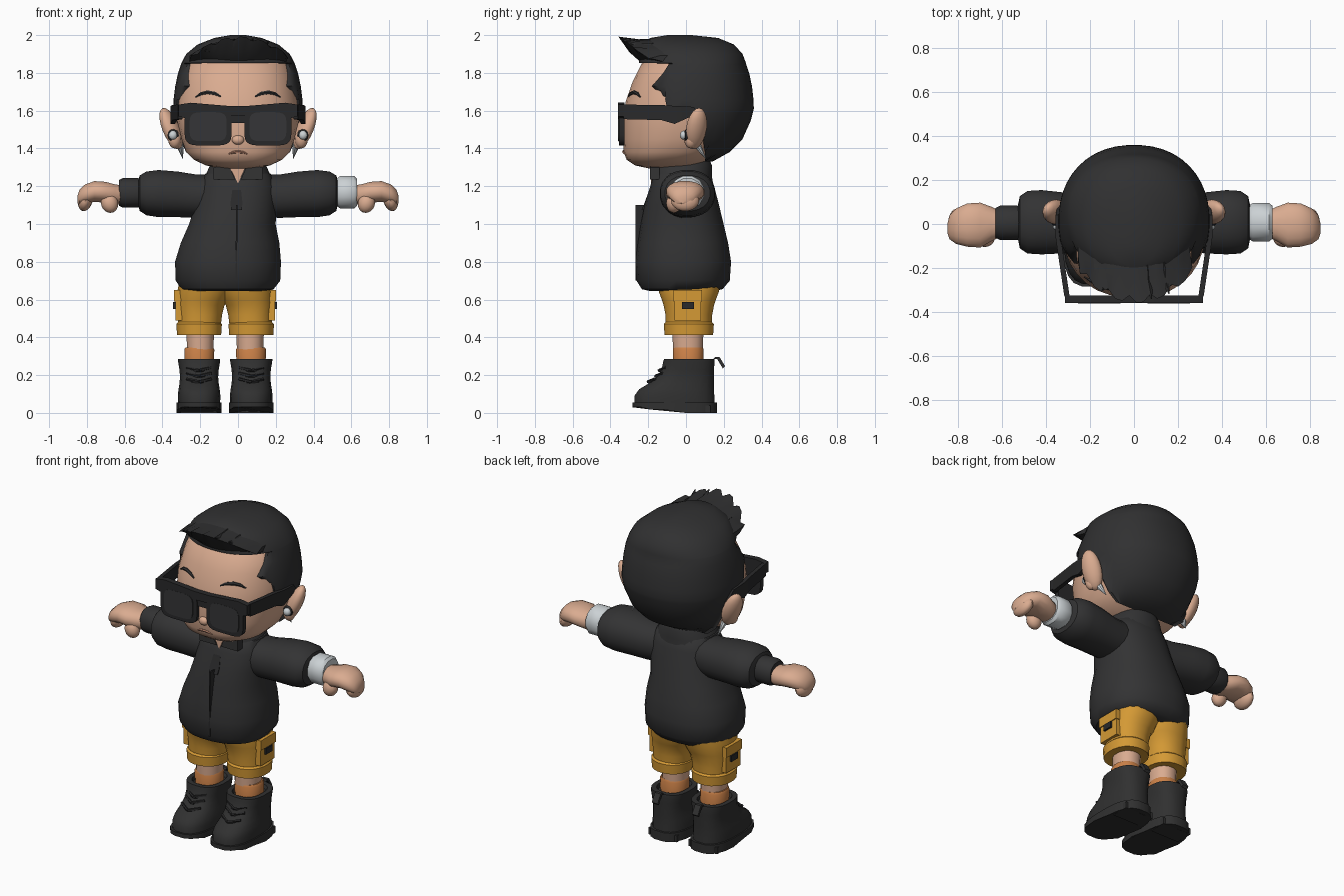
import bpy, bmesh, math
from mathutils import Vector, Matrix

COLORS = {
    "black_cloth": (0.033, 0.033, 0.034), "hair_black": (0.03, 0.03, 0.031),
    "boot_black": (0.03, 0.03, 0.03), "frame_black": (0.022, 0.022, 0.023),
    "lens_grey": (0.035, 0.036, 0.038), "skin": (0.70, 0.41, 0.28),
    "mustard": (0.66, 0.32, 0.035), "sock_orange": (0.60, 0.22, 0.065),
    "silver": (0.60, 0.64, 0.66), "lip": (0.50, 0.24, 0.16)}
MAT = {}
for k, c in COLORS.items():
    MAT[k] = bpy.data.materials.new(k)
    MAT[k].diffuse_color = (*c, 1)
LEG_X = -0.068      # hips sit slightly to one side


def finish(bm, name, mat, mirror=False, ox=0.0, angle=40):
    bmesh.ops.recalc_face_normals(bm, faces=bm.faces[:])
    me = bpy.data.meshes.new(name)
    bm.to_mesh(me)
    bm.free()
    ob = bpy.data.objects.new(name, me)
    bpy.context.collection.objects.link(ob)
    me.materials.append(MAT[mat])
    ob.location.x = ox
    bpy.ops.object.select_all(action='DESELECT')
    ob.select_set(True)
    bpy.context.view_layer.objects.active = ob
    bpy.ops.object.shade_smooth_by_angle(angle=math.radians(angle))
    if mirror:
        ob.modifiers.new("mirror", 'MIRROR')
    return ob


def skin_rings(rings):
    """Closed surface through equal-length point rings."""
    bm = bmesh.new()
    vs = [[bm.verts.new(p) for p in r] for r in rings]
    n = len(vs[0])
    for a, b in zip(vs, vs[1:]):
        for i in range(n):
            j = (i + 1) % n
            bm.faces.new((a[i], a[j], b[j], b[i]))
    bm.faces.new(vs[0])
    bm.faces.new(vs[-1])
    return bm


def oval(ca, cb, ra, rb, n, p):
    out = []
    for i in range(n):
        t = 2 * math.pi * (i + 0.5) / n
        c, s = math.cos(t), math.sin(t)
        out.append((ca + ra * math.copysign(abs(c) ** (2 / p), c),
                    cb + rb * math.copysign(abs(s) ** (2 / p), s)))
    return out


def loft(name, mat, rings, n=20, p=2.2, axis='z', **kw):
    """rings: (position, centre a, centre b, radius a, radius b)."""
    pts = []
    for t, *r in rings:
        o = oval(*r, n, p)
        pts.append([(a, b, t) if axis == 'z' else (t, a, b) if axis == 'x' else (a, t, b) for a, b in o])
    return finish(skin_rings(pts), name, mat, **kw)


def prism(name, mat, pts, lo, hi, axis='y', **kw):
    """Outline extruded along y (x,z points) or x (y,z points)."""
    f = (lambda q, t: (q[0], t, q[1])) if axis == 'y' else (lambda q, t: (t, q[0], q[1]))
    return finish(skin_rings([[f(q, t) for q in pts] for t in (lo, hi)]), name, mat, **kw)


def rect(a0, a1, b0, b1):
    return [(a0, b0), (a1, b0), (a1, b1), (a0, b1)]


def ball(name, mat, c, r, rot=(0, 0, 0), seg=16, rows=10, **kw):
    bm = bmesh.new()
    bmesh.ops.create_uvsphere(bm, u_segments=seg, v_segments=rows, radius=1)
    m = Matrix.Translation(c)
    for ax, ang in zip("XYZ", rot):
        m = m @ Matrix.Rotation(math.radians(ang), 4, ax)
    bm.transform(m @ Matrix.Diagonal((*r, 1)))
    return finish(bm, name, mat, **kw)


def tube(name, mat, pts, radii, n=6, **kw):
    pts = [Vector(p) for p in pts]
    rings = []
    for i, p in enumerate(pts):
        d = (pts[min(i + 1, len(pts) - 1)] - pts[max(i - 1, 0)]).normalized()
        u = d.cross(Vector((0.13, 0.9, 0.3))).normalized()
        v = d.cross(u)
        r = radii[i] if isinstance(radii, (list, tuple)) else radii
        rings.append([p + r * (u * math.cos(k * 2 * math.pi / n) + v * math.sin(k * 2 * math.pi / n))
                      for k in range(n)])
    return finish(skin_rings(rings), name, mat, **kw)


# Head: (z, front y, back y, half width)
HEAD = [(1.295, -.20, .02, .10), (1.31, -.27, .08, .17), (1.34, -.315, .12, .235), (1.38, -.33, .20, .275),
        (1.45, -.335, .27, .30), (1.55, -.335, .31, .325), (1.65, -.32, .32, .325), (1.75, -.285, .31, .305),
        (1.85, -.235, .26, .27), (1.91, -.15, .18, .15)]
loft("head", "skin", [(z, 0, (f + b) / 2, w, (b - f) / 2) for z, f, b, w in HEAD], n=32, p=2.3)


def face_y(x, z):
    for a, b in zip(HEAD, HEAD[1:]):
        if a[0] <= z <= b[0]:
            t = (z - a[0]) / (b[0] - a[0])
            _, f, k, w = (u + (v - u) * t for u, v in zip(a, b))
            return (f + k) / 2 - (k - f) / 2 * (1 - abs(x / w) ** 2.3) ** (1 / 2.3)


# Hair cap, cut flat in front of the ears and temples: last value is the cut
HAIR = [(1.33, -.30, .14, .215, .10), (1.38, -.32, .23, .275, .10), (1.45, -.34, .30, .308, .09),
        (1.55, -.345, .345, .337, .07), (1.59, -.34, .355, .342, .0), (1.61, -.34, .36, .344, -.10),
        (1.66, -.33, .358, .342, -.11), (1.73, -.31, .35, .333, -.18), (1.80, -.27, .335, .318, -.12),
        (1.848, -.245, .318, .302, -.09), (1.852, -.25, .318, .30, -1), (1.90, -.25, .30, .275, -1),
        (1.95, -.24, .255, .215, -1), (1.985, -.19, .17, .125, -1), (2.0, -.10, .03, .04, -1)]
finish(skin_rings([[(x, max(y, cut), z) for x, y in oval(0, (f + b) / 2, w, (b - f) / 2, 44, 2.2)]
                   for z, f, b, w, cut in HAIR]), "hair_cap", "hair_black")

# Swept-up jagged fringe
rows = []
for i in range(17):
    x = -0.256 + 0.032 * i
    jag = 0.03 if i % 3 == 1 else 0.0
    rows.append([(x, -.235 + 2.2 * x * x, 1.852), (x, -.30 + 2.1 * x * x, 1.91 - .6 * x * x),
                 (x + .01, -.358 + 2.0 * x * x + jag, 1.992 - 1.5 * x * x - jag * .6),
                 (x, -.25 + 1.8 * x * x, 1.978 - 1.3 * x * x), (x, -.05, 1.985 - 1.4 * x * x), (x, -.05, 1.87)])
finish(skin_rings(rows), "hair_fringe", "hair_black", angle=25)
for x, w in ((-.17, .03), (-.08, .04), (.05, .04), (.13, .03)):
    tube("hair_strand", "hair_black", [(x, -.12, 1.955 - x * x), (x + .01, -.26, 1.955 - x * x),
         (x + .03, -.345 + 1.6 * x * x, 1.985 - x * x)], [w * .7, w * .6, .003], n=5)

# Face details
ball("nose", "skin", (0, -.335, 1.445), (.032, .022, .025))
mouth = [(x, 1.383 - 5 * x * x) for x in (-.05, -.025, 0, .025, .05)]
tube("mouth", "lip", [(x, face_y(x, z), z) for x, z in mouth], [.003, .007, .008, .007, .003])
brow = [(.09, 1.675), (.12, 1.69), (.16, 1.697), (.195, 1.69), (.225, 1.672)]
tube("eyebrows", "hair_black", [(x, face_y(x, z), z) for x, z in brow], [.004, .010, .011, .009, .003], mirror=True)

# Ears with studs and spikes
ball("ears", "skin", (.355, .055, 1.505), (.042, .058, .118), rot=(-8, 22, 30), mirror=True)
ball("ear_lobes", "skin", (.335, .025, 1.45), (.035, .035, .05), mirror=True)
ball("ear_studs", "silver", (.345, -.012, 1.47), (.024, .02, .024), seg=10, rows=6, mirror=True)
ball("stud_rims", "frame_black", (.343, .002, 1.47), (.032, .014, .032), seg=10, rows=6, mirror=True)
tube("ear_spikes", "silver", [(.318, .04, 1.45), (.305, .065, 1.41), (.292, .105, 1.345)], [.016, .018, .001],
     n=8, mirror=True)

# Sunglasses
lens = lambda w, h: oval(.158, 1.515, w, h, 24, 4.5)
prism("glasses_rims", "frame_black", lens(.125, .10), -.355, -.325, mirror=True)
prism("glasses_lenses", "lens_grey", lens(.098, .077), -.361, -.355, mirror=True)
prism("glasses_brow_bar", "frame_black", [(-.315, 1.57), (-.26, 1.555), (-.05, 1.575), (.05, 1.575), (.26, 1.555),
      (.315, 1.57), (.315, 1.632), (.25, 1.642), (.05, 1.625), (-.05, 1.625), (-.25, 1.642), (-.315, 1.632)],
      -.36, -.325)
prism("glasses_bridge", "frame_black", rect(-.045, .045, 1.535, 1.60), -.35, -.328)
arm = [(-.33, .305, 1.555, 1.632), (-.13, .335, 1.55, 1.63), (-.06, .345, 1.53, 1.625), (.04, .345, 1.575, 1.62),
       (.09, .335, 1.53, 1.56)]
finish(skin_rings([[(x - .012, y, a), (x + .012, y, a), (x + .012, y, b), (x - .012, y, b)] for y, x, a, b in arm]),
       "glasses_arms", "frame_black", mirror=True)

# Jacket body, sleeves, collar
BODY = [(.645, -.055, -.02, .20, .17), (.655, -.055, -.02, .245, .215), (.70, -.053, -.015, .278, .248),
        (.80, -.053, -.015, .282, .255), (.90, -.042, -.016, .262, .24), (1.0, -.03, -.02, .23, .22),
        (1.1, -.01, -.022, .218, .198), (1.2, 0, -.02, .205, .17), (1.265, 0, -.02, .175, .15), (1.29, 0, -.02, .12, .12)]
loft("jacket_body", "black_cloth", BODY, n=28, p=2.3)
prism("jacket_zip_line", "frame_black", [(-.014, .70), (-.006, .70), (-.002, 1.1), (-.01, 1.1)], -.268, -.21)
SLEEVE = [(.08, -.01, 1.15, .125, .11), (.22, 0, 1.147, .128, .116), (.32, .005, 1.157, .14, .122),
          (.42, .008, 1.161, .148, .126), (.485, .008, 1.162, .144, .117), (.52, .008, 1.163, .12, .095),
          (.53, .008, 1.165, .07, .06)]
loft("sleeves", "black_cloth", SLEEVE, axis='x', mirror=True)
loft("collar", "black_cloth", [(1.20, 0, -.02, .20, .165), (1.26, 0, -.02, .172, .158), (1.31, 0, -.018, .15, .156),
     (1.33, 0, -.015, .135, .145)], n=24)
prism("neck_opening", "skin", [(-.05, 1.31), (0, 1.215), (.045, 1.31)], -.186, -.178)
prism("collar_flaps", "black_cloth", [(.015, 1.235), (.13, 1.235), (.13, 1.30), (.05, 1.315)], -.19, -.14, mirror=True)
finish(skin_rings([[(x, y, z), (x, y + .018, z + .004)] [::1] + [(x2, y + .018, z + .004), (x2, y, z)]
       for x, x2, y, z in ((-.03, .016, -.195, 1.18), (-.04, .024, -.22, 1.11), (-.036, .02, -.235, 1.075))]),
       "zip_pull", "frame_black")

# Wrists: one cloth cuff, one metal bracelet
loft("cuff", "black_cloth", [(-.50, .005, 1.165, .075, .072), (-.53, .005, 1.165, .08, .078),
     (-.61, .005, 1.165, .08, .078), (-.63, .005, 1.165, .07, .068)], n=14, axis='x')
loft("bracelet", "silver", [(.525, .008, 1.168, .08, .076), (.54, .008, 1.168, .09, .088),
     (.615, .008, 1.168, .09, .088), (.63, .008, 1.168, .078, .074)], n=12, axis='x')

# Hands: palm, curled fingers, thumb
loft("palms", "skin", [(.60, 0, 1.155, .055, .05), (.65, 0, 1.155, .08, .055), (.70, -.005, 1.168, .104, .056),
     (.76, -.005, 1.172, .10, .056), (.81, -.01, 1.158, .082, .052), (.84, -.015, 1.14, .055, .04),
     (.85, -.02, 1.13, .02, .02)], n=16, axis='x', mirror=True)
ball("fingers", "skin", (.808, -.005, 1.125), (.038, .075, .058), rot=(0, -15, 0), mirror=True)
ball("thumbs", "skin", (.68, -.065, 1.11), (.045, .04, .052), rot=(0, 20, 0), mirror=True)

# Shorts with cuffs and side pockets
loft("shorts", "mustard", [(.44, .137, .015, .112, .122), (.52, .133, .015, .118, .125), (.57, .128, .015, .126, .135),
     (.60, .118, .015, .136, .145), (.64, .11, .015, .145, .16), (.69, .10, .015, .145, .17)],
     mirror=True, ox=LEG_X)
loft("shorts_cuffs", "mustard", [(.415, .138, .015, .095, .11), (.412, .138, .015, .118, .13),
     (.47, .138, .015, .122, .134), (.48, .138, .015, .112, .124)], mirror=True, ox=LEG_X)
prism("pockets", "mustard", rect(-.06, .08, .49, .645), .22, .264, axis='x', mirror=True, ox=LEG_X)
prism("pocket_flaps", "mustard", rect(-.065, .085, .59, .65), .22, .27, axis='x', mirror=True, ox=LEG_X)
prism("pocket_buckles", "frame_black", rect(-.02, .042, .55, .588), .25, .275, axis='x', mirror=True, ox=LEG_X)

# Legs and socks
loft("legs", "skin", [(.30, .132, .01, .07, .078), (.45, .132, .01, .075, .085)], n=16, mirror=True, ox=LEG_X)
loft("socks", "sock_orange", [(.25, .137, .012, .078, .08), (.335, .137, .012, .081, .083),
     (.347, .137, .012, .074, .078)], n=16, mirror=True, ox=LEG_X)

# Boots: (z, front y, back y, half width)
BOOT = [(.04, -.275, .155, .112), (.09, -.275, .152, .114), (.125, -.25, .15, .11), (.155, -.20, .15, .105),
        (.19, -.155, .15, .102), (.23, -.13, .15, .105), (.27, -.122, .152, .112), (.285, -.118, .15, .113),
        (.285, -.09, .12, .085), (.265, -.08, .11, .08)]
loft("boots", "boot_black", [(z, .138, (f + b) / 2, w, (b - f) / 2) for z, f, b, w in BOOT],
     n=20, p=2.6, mirror=True, ox=LEG_X)
sole = [oval(.138, -.06, .12, .226, 20, 2.8)] * 3
finish(skin_rings([[(x, y, z if z else (.018 if -.2 < y < .0 else .03 if y < -.2 else 0)) for x, y in r]
       for r, z in zip(sole, (0, .035, .055))]), "boot_soles", "boot_black", mirror=True, ox=LEG_X, angle=30)
prism("boot_heels", "boot_black", rect(.04, .236, 0, .04), .02, .13, mirror=True, ox=LEG_X)
for k, (y, z) in enumerate(((-.195, .165), (-.155, .195), (-.137, .225))):
    for s in (-1, 1):
        tube("boot_laces", "frame_black", [(.138 - s * .065, y + .035, z - .008), (.138, y - .006, z),
             (.138 + s * .065, y + .03, z + .015)], .008, n=5, mirror=True, ox=LEG_X)
finish(skin_rings([[(.118, y, z), (.158, y, z), (.158, y + .012, z + .012), (.118, y + .012, z + .012)]
       for y, z in ((.13, .25), (.145, .285), (.165, .285), (.195, .235))]),
       "boot_pull_tabs", "boot_black", mirror=True, ox=LEG_X)
